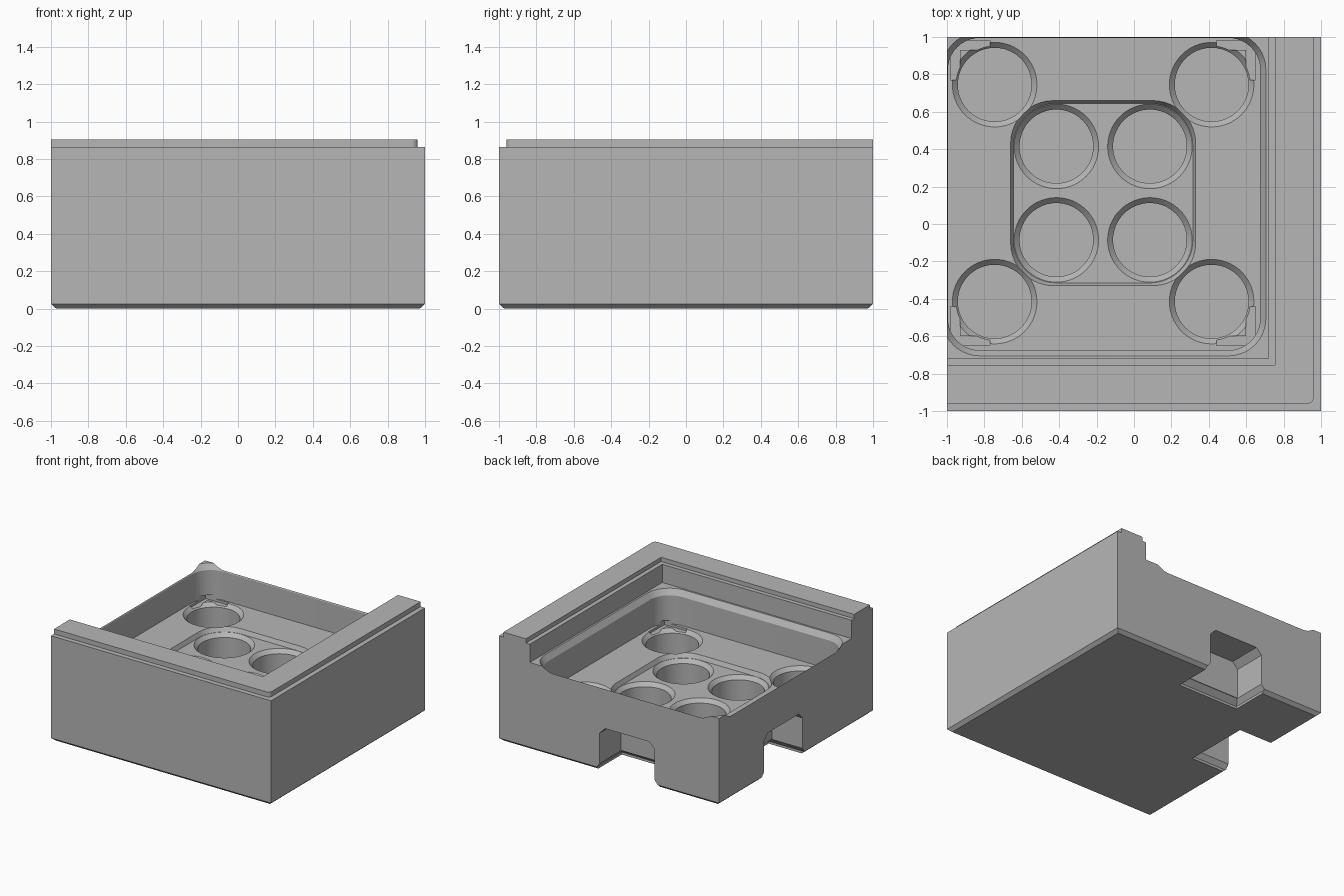
import bpy, bmesh, math
from mathutils import Vector

if "Cube" in bpy.data.objects:
    bpy.data.objects.remove(bpy.data.objects["Cube"], do_unlink=True)

grey = bpy.data.materials.new("plain_grey")
grey.use_nodes = True
grey.diffuse_color = (0.47, 0.47, 0.47, 1)
grey.node_tree.nodes["Principled BSDF"].inputs["Base Color"].default_value = grey.diffuse_color

C = Vector((-0.165, 0.165, 0))   # centre of the compartment


def loft(name, rings):
    """Closed solid skinned through rings with equal point counts."""
    bm = bmesh.new()
    rows = [[bm.verts.new(p) for p in ring] for ring in rings]
    n = len(rows[0])
    for a, b in zip(rows, rows[1:]):
        for i in range(n):
            j = (i + 1) % n
            bm.faces.new((a[i], a[j], b[j], b[i]))
    bm.faces.new(rows[0][::-1])
    bm.faces.new(rows[-1])
    bmesh.ops.recalc_face_normals(bm, faces=bm.faces)
    mesh = bpy.data.meshes.new(name)
    bm.to_mesh(mesh)
    bm.free()
    mesh.materials.append(grey)
    obj = bpy.data.objects.new(name, mesh)
    bpy.context.collection.objects.link(obj)
    return obj


def rect(x0, x1, y0, y1, z):
    return [(x0, y0, z), (x1, y0, z), (x1, y1, z), (x0, y1, z)]


def box(name, x0, x1, y0, y1, z0, z1):
    return loft(name, [rect(x0, x1, y0, y1, z) for z in (z0, z1)])


def rounded(cx, cy, half, r, z, steps=10):
    pts = []
    for q, (sx, sy) in enumerate(((1, 1), (-1, 1), (-1, -1), (1, -1))):
        for i in range(steps + 1):
            a = math.pi / 2 * (q + i / steps)
            pts.append((cx + sx * (half - r) + r * math.cos(a),
                        cy + sy * (half - r) + r * math.sin(a), z))
    return pts


def circle(cx, cy, r, z, n=64):
    return [(cx + r * math.cos(math.tau * i / n), cy + r * math.sin(math.tau * i / n), z)
            for i in range(n)]


# Block with a chamfered foot
body = loft("tray_block", [rect(-h, h, -h, h, z)
                           for h, z in ((0.972, 0), (1, 0.025), (1, 0.905))])
cutters = []

# Outer step below the rim, rounded at the front corner
arc = [(0.93 + 0.03 * math.cos(a), -0.93 + 0.03 * math.sin(a))
       for a in (-math.pi / 2 * i / 6 for i in range(7))]
step = [(-1.1, -1.1), (1.1, -1.1), (1.1, 1.1), (0.96, 1.1)] + arc + [(-1.1, -0.96)]
cutters.append(loft("rim_step", [[(x, y, z) for x, y in step] for z in (0.865, 1)]))

# Inner steps of the rim, open to the left and back
for edge, z in ((0.755, 0.87), (0.72, 0.72)):
    cutters.append(box("rim_ledge", -1.1, edge, -edge, 1.1, z, 1))

# Compartment with chamfered lip
cutters.append(loft("compartment", [rounded(-0.16, 0.16, h, r, z) for h, r, z in
               ((0.835, 0.17, 0.44), (0.835, 0.17, 0.675), (0.865, 0.2, 0.72), (0.865, 0.2, 0.8))]))

# Shallow central recess
cutters.append(loft("centre_recess", [rounded(C.x, C.y, h, 0.23, z) for h, z in
               ((0.48, 0.405), (0.495, 0.44), (0.495, 0.47))]))

# Four inner and four outer round pockets with chamfered mouths; corner grooves
for sx in (-1, 1):
    for sy in (-1, 1):
        for offset, top in ((0.25, 0.405), (0.58, 0.44)):
            x, y = C.x + sx * offset, C.y + sy * offset
            cutters.append(loft("round_pocket", [circle(x, y, r, z) for r, z in
                           ((0.197, 0.1), (0.197, top - 0.03), (0.226, top), (0.226, top + 0.04))]))
        groove = [(0.605, 0.76), (0.815, 0.76), (0.815, 0.605), (0.765, 0.605),
                  (0.765, 0.765), (0.605, 0.765)]
        groove = [(0.605, 0.765), (0.765, 0.765), (0.765, 0.605), (0.815, 0.605),
                  (0.815, 0.815), (0.605, 0.815)]
        cutters.append(loft("corner_groove", [[(C.x + sx * u, C.y + sy * v, z) for u, v in groove]
                                              for z in (0.42, 0.47)]))

# Connector notches under the back and left walls, mirrored over the diagonal
arch = [(-0.25, -0.05), (0.25, -0.05), (0.25, 0.31), (0.2, 0.36), (-0.2, 0.36), (-0.25, 0.31)]
notch = [[(C.x + u, y, z) for u, z in arch] for y in (0.72, 1.1)]
flare = [rect(C.x - h, C.x + h, y, 1.1, z)
         for h, y, z in ((0.28, 0.67, -0.05), (0.28, 0.67, 0.02), (0.25, 0.715, 0.06))]
for rings in (notch, flare):
    cutters.append(loft("back_notch", rings))
    cutters.append(loft("left_notch", [[(-y, -x, z) for x, y, z in ring] for ring in rings]))

# Carve the block
bpy.ops.object.select_all(action='DESELECT')
bpy.context.view_layer.objects.active = body
body.select_set(True)
for cutter in cutters:
    mod = body.modifiers.new("carve", 'BOOLEAN')
    mod.operation = 'DIFFERENCE'
    mod.solver = 'EXACT'
    mod.object = cutter
    bpy.ops.object.modifier_apply(modifier=mod.name)
    bpy.data.objects.remove(cutter, do_unlink=True)
bpy.ops.object.shade_smooth_by_angle(angle=math.radians(25))
